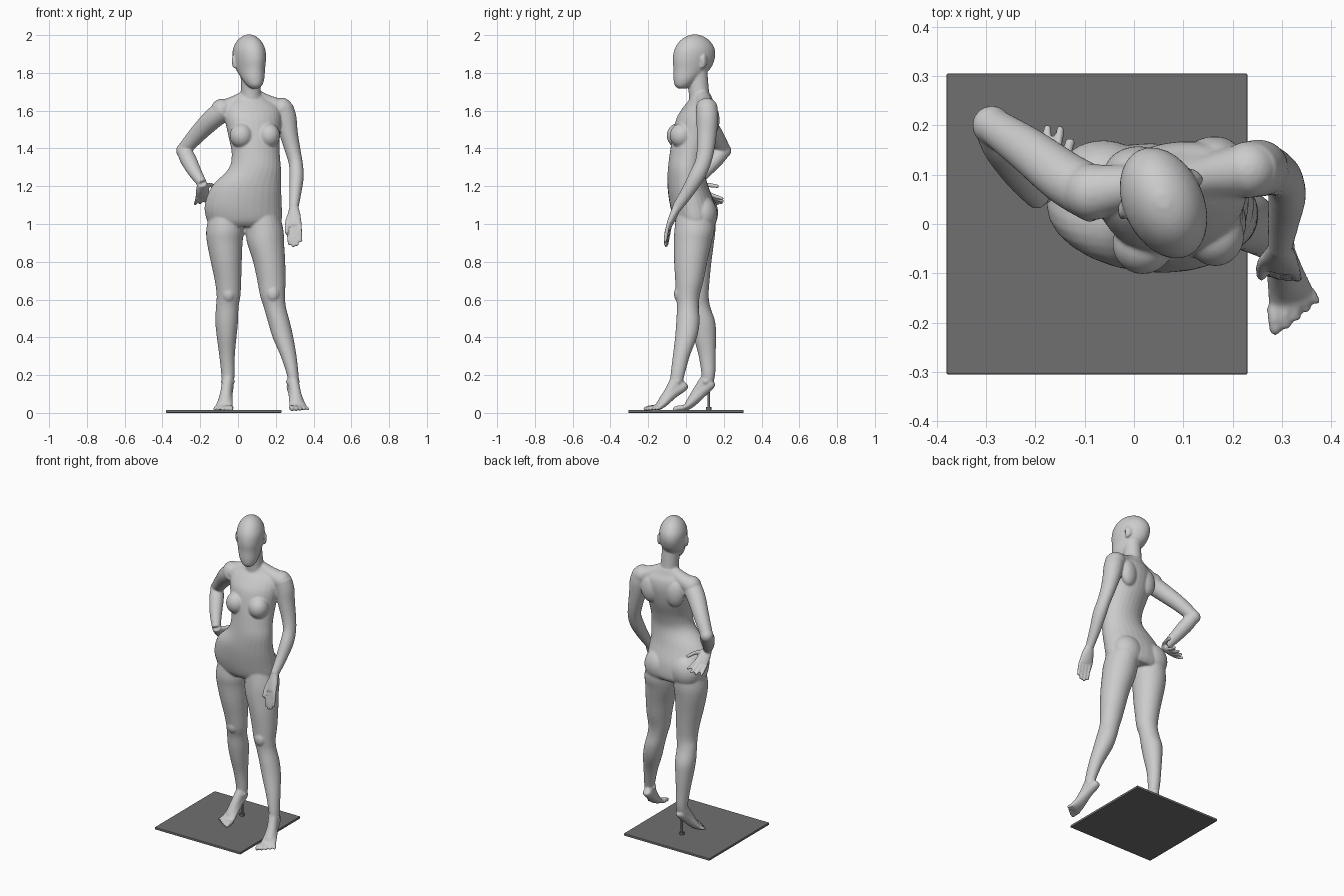
import bpy, bmesh, math
from mathutils import Vector, Matrix

bm = bmesh.new()          # all body parts gather here, then fuse by voxel remesh


def spline(pts, steps):
    """Catmull-Rom through tuples of any length."""
    out = []
    for i in range(len(pts) - 1):
        a, b, c, d = (pts[max(i - 1, 0)], pts[i], pts[i + 1], pts[min(i + 2, len(pts) - 1)])
        for k in range(steps):
            t = k / steps
            out.append([0.5 * (2 * q + (r - p) * t + (2 * p - 5 * q + 4 * r - s) * t * t
                               + (3 * q - p - 3 * r + s) * t ** 3)
                        for p, q, r, s in zip(a, b, c, d)])
    return out + [list(pts[-1])]


def loft(pts, across=(1, 0, 0), flat=False, steps=5, n=28):
    """Closed skin over sections (x, y, z, half width, half depth[, yaw degrees])."""
    sec = spline(pts, steps)
    rings = []
    for i, s in enumerate(sec):
        c = Vector(s[:3])
        if flat:
            yaw = math.radians(s[5]) if len(s) > 5 else 0
            u, v = Vector((math.cos(yaw), math.sin(yaw), 0)), Vector((-math.sin(yaw), math.cos(yaw), 0))
        else:
            t = (Vector(sec[min(i + 1, len(sec) - 1)][:3]) - Vector(sec[max(i - 1, 0)][:3])).normalized()
            v = t.cross(Vector(across)).normalized()
            u = v.cross(t)
        rings.append([bm.verts.new(c + u * s[3] * math.cos(a) + v * s[4] * math.sin(a))
                      for a in (2 * math.pi * k / n for k in range(n))])
    faces = [bm.faces.new((p[k], p[(k + 1) % n], q[(k + 1) % n], q[k]))
             for p, q in zip(rings, rings[1:]) for k in range(n)]
    faces += [bm.faces.new(rings[0][::-1]), bm.faces.new(rings[-1])]
    bmesh.ops.recalc_face_normals(bm, faces=faces)


def blob(c, r, yaw=0):
    r = (r, r, r) if isinstance(r, float) else r
    m = Matrix.Translation(c) @ Matrix.Rotation(math.radians(yaw), 4, 'Z') @ Matrix.Diagonal((*r, 1))
    bmesh.ops.create_uvsphere(bm, u_segments=24, v_segments=14, radius=1, matrix=m)


def digit(a, m, b, r, across):
    """Finger or toe: base, middle, tip with a rounded end."""
    loft([(*a, r, r), (*m, r, r), (*b, r * .85, r * .85)], across, steps=3, n=10)
    blob(b, r * .88)


def hand(wrist, knuckle, tip, across, thumb, spread):
    w, k, t, ac = Vector(wrist), Vector(knuckle), Vector(tip), Vector(across).normalized()
    loft([(*w, .026, .022), (*w.lerp(k, .5), .037, .02), (*k, .041, .014)], ac)
    for i, short in enumerate((.10, 0, .06, .25)):
        off = ac * (1.5 - i) * .021
        a, b = k + off, t.lerp(k, short) + off * spread
        digit(a, a.lerp(b, .5) + (k - w) * .06, b, .0105, ac)
    th = Vector(thumb)
    base = w.lerp(k, .25) + ac * .018
    digit(base, base.lerp(th, .5) + ac * .008, th, .0125, ac.cross(k - w))


def foot(heel, tip, ankle, s):
    """Tiptoe foot; s is +1 when the outer edge is toward +x."""
    h, t = Vector(heel), Vector(tip)
    d = (t - h) * Vector((1, 1, 0))
    L = d.length
    d.normalize()
    side = Vector((-d.y, d.x, 0))

    def at(f, z):
        return (h.x + d.x * L * f, h.y + d.y * L * f, z)
    loft([(*at(-.06, h.z + .01), .018, .02), (*at(.03, h.z - .005), .029, .028),
          (*at(.3, .105), .033, .03), (*at(.55, .055), .042, .024),
          (*at(.7, .032), .048, .018), (*at(.8, .026), .045, .012)], side)
    loft([(*ankle, .03, .034), (*at(.35, .115), .03, .032), (*at(.62, .048), .034, .022)], side)
    for i in range(5):
        off = side * s * (i - 2) * .0195
        a = Vector(at(.74 - .025 * max(i - 1, 0), .027)) + off
        b = a + d * (.046 - .005 * i) + off * .22 + Vector((0, 0, -.006))
        digit(a, a.lerp(b, .5) + Vector((0, 0, .003)), b, .0145 - .0012 * i, side)
    for k in (-1, 1):                                    # ankle bones
        blob(Vector(ankle) + side * k * .024 + Vector((0, 0, -.01)), .014)


# torso
loft([(.034, .055, .985, .17, .09, 0), (.033, .05, 1.02, .198, .113, 0), (.028, .035, 1.1, .204, .12, 0),
      (.045, .01, 1.2, .183, .108, 0), (.088, 0, 1.29, .14, .096, 3), (.094, .012, 1.37, .128, .098, 7),
      (.085, .038, 1.47, .138, .108, 10), (.08, .058, 1.56, .152, .106, 12), (.077, .075, 1.62, .145, .085, 12),
      (.072, .08, 1.66, .095, .06, 12), (.068, .078, 1.69, .055, .05, 12)], flat=True)
# breasts, shoulder blades and buttocks
blob((.018, -.04, 1.468), (.062, .062, .066))
blob((.163, -.022, 1.468), (.06, .064, .066), 12)
blob((0, .115, 1.55), (.06, .042, .085), 12)
blob((.155, .135, 1.55), (.06, .042, .085), 12)
blob((-.062, .092, 1.06), (.096, .078, .1))
blob((.125, .088, 1.05), (.096, .078, .1))
# neck and shoulder slopes
loft([(.07, .075, 1.62, .062, .058), (.068, .068, 1.7, .053, .054), (.064, .055, 1.84, .052, .056)])
for sh in ((-.085, .065, 1.605), (.232, .11, 1.61)):
    m = Vector(sh).lerp(Vector((.07, .085, 1.67)), .5)
    loft([(.07, .08, 1.69, .035, .035), (*m, .045, .045), (*sh, .055, .05)], (0, 1, 0))
    blob(sh, .058)

# head, turned toward +x, with ears
yaw = 25
f = Vector((math.sin(math.radians(yaw)), -math.cos(math.radians(yaw)), 0))
side = Vector((-f.y, f.x, 0))
hc = Vector((.06, .043, 0))
loft([(*(hc + f * o + Vector((0, 0, z))), rx, ry, yaw) for o, z, rx, ry in (
    (.07, 1.717, .02, .022), (.064, 1.735, .04, .046), (.046, 1.77, .058, .07), (.014, 1.82, .071, .102),
    (.002, 1.875, .08, .117), (-.003, 1.925, .079, .112), (-.004, 1.965, .062, .087),
    (-.004, 1.99, .038, .054), (-.004, 2.003, .012, .016))], flat=True)
for k in (-1, 1):
    blob(hc + side * k * .082 - f * .022 + Vector((0, 0, 1.862)), (.009, .02, .034), yaw + k * 25)
    blob(hc + side * k * .079 - f * .014 + Vector((0, 0, 1.84)), (.011, .011, .017), yaw)

# right arm, hand on hip
loft([(-.07, .055, 1.605, .058, .056), (-.135, .09, 1.555, .055, .053), (-.215, .15, 1.475, .046, .046),
      (-.285, .198, 1.395, .037, .037)])
blob((-.288, .2, 1.388), .04)
loft([(-.288, .2, 1.39, .036, .038), (-.265, .16, 1.345, .043, .042), (-.228, .1, 1.275, .036, .034),
      (-.19, .05, 1.215, .025, .026)])
hand((-.19, .05, 1.215), (-.188, .115, 1.15), (-.188, .192, 1.115), (.9, .15, .4), (-.13, .165, 1.2), 1.35)

# left arm, hanging
loft([(.235, .11, 1.62, .056, .056), (.252, .113, 1.56, .058, .058), (.268, .11, 1.48, .049, .053),
      (.29, .103, 1.39, .041, .046), (.306, .088, 1.32, .037, .042), (.31, .055, 1.25, .038, .042),
      (.303, .005, 1.165, .032, .034), (.296, -.05, 1.085, .024, .026)])
hand((.296, -.05, 1.085), (.297, -.09, .99), (.303, -.108, .885), (-1, .2, 0), (.258, -.105, .955), 1.0)

# legs
loft([(-.062, .055, 1.06, .088, .1), (-.068, .05, .97, .1, .106), (-.07, .05, .9, .094, .098),
      (-.062, .05, .8, .082, .085), (-.053, .055, .7, .07, .07), (-.05, .06, .62, .063, .06),
      (-.057, .072, .56, .06, .057), (-.06, .09, .48, .06, .065), (-.06, .1, .4, .052, .059),
      (-.058, .112, .3, .041, .045), (-.053, .118, .2, .035, .036), (-.055, .108, .13, .028, .028)], flat=True)
loft([(.125, .05, 1.06, .092, .1), (.14, .045, .97, .1, .106), (.146, .035, .9, .098, .1),
      (.165, .025, .8, .085, .088), (.177, .018, .7, .075, .075), (.183, .01, .62, .066, .063),
      (.195, .01, .56, .059, .058), (.217, .01, .48, .058, .062), (.238, 0, .4, .055, .058),
      (.268, -.025, .3, .042, .045), (.29, -.045, .2, .031, .037), (.297, -.055, .13, .027, .03)], flat=True)
blob((-.05, .022, .63), (.036, .03, .045))
blob((.185, -.034, .63), (.036, .03, .045))
# feet
foot((-.05, .132, .155), (-.085, -.052, 0), (-.053, .108, .175), -1)
foot((.284, -.012, .145), (.334, -.208, 0), (.29, -.05, .175), 1)

mesh = bpy.data.meshes.new("mannequin_body")
bm.to_mesh(mesh)
bm.free()
body = bpy.data.objects.new("mannequin_body", mesh)
bpy.context.collection.objects.link(body)
rm = body.modifiers.new("fuse", 'REMESH')
rm.mode = 'VOXEL'
rm.voxel_size = .0055
rm.use_smooth_shade = True
sm = body.modifiers.new("soften", 'SMOOTH')
sm.factor = .5
sm.iterations = 6

# base plate
bpy.ops.mesh.primitive_cube_add(size=1, location=(-.075, 0, .0075))
base = bpy.context.object
base.name = "base_plate"
base.scale = (.61, .61, .015)
bpy.ops.object.transform_apply(location=False, rotation=False, scale=True)
bv = base.modifiers.new("edge", 'BEVEL')
bv.width, bv.segments = .003, 2
dark = bpy.data.materials.new("dark_grey")
dark.diffuse_color = (.16, .16, .16, 1)
base.data.materials.append(dark)

# support rod under the heel
for name, r, z0, z1 in (("support_rod", .007, .01, .15), ("rod_collar", .014, .014, .03)):
    bpy.ops.mesh.primitive_cylinder_add(vertices=24, radius=r, depth=z1 - z0, location=(-.055, .12, (z0 + z1) / 2))
    rod = bpy.context.object
    rod.name = name
    bpy.ops.object.shade_smooth_by_angle()
    rod.data.materials.append(dark)
